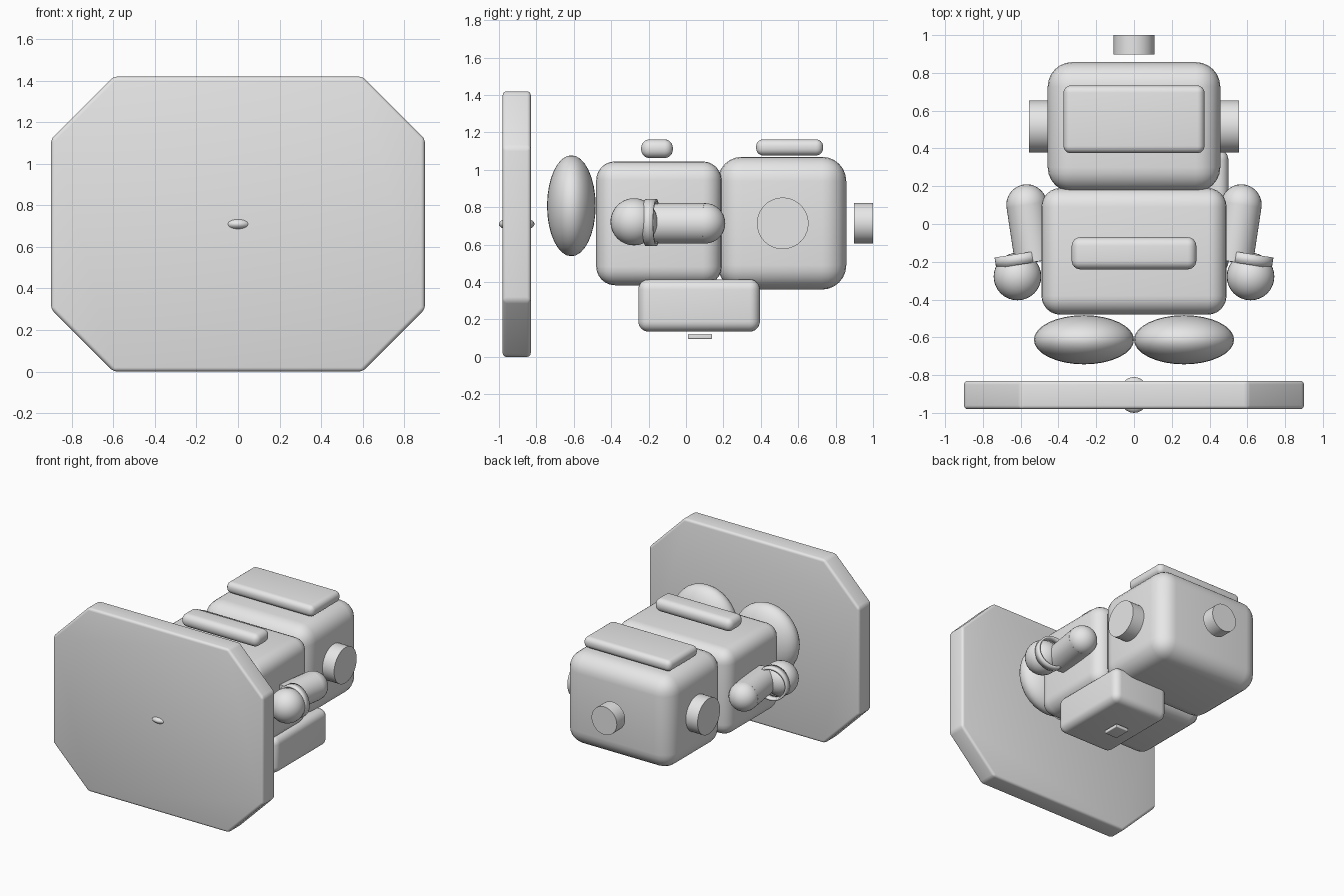
import bpy, bmesh, math
from mathutils import Vector

cube = bpy.data.objects.get("Cube")
if cube:
    bpy.data.objects.remove(cube, do_unlink=True)

# Single plain grey for every part
grey = bpy.data.materials.new("plain_grey")
grey.use_nodes = True
colour = (0.8, 0.8, 0.8, 1)
grey.diffuse_color = colour
grey.node_tree.nodes["Principled BSDF"].inputs["Base Color"].default_value = colour


def finish(obj, name, angle=35):
    obj.name = name
    obj.data.name = name
    obj.data.materials.clear()
    obj.data.materials.append(grey)
    bpy.ops.object.select_all(action='DESELECT')
    obj.select_set(True)
    bpy.context.view_layer.objects.active = obj
    bpy.ops.object.shade_smooth_by_angle(angle=math.radians(angle))
    return obj


def bevel(obj, width, segments=6):
    mod = obj.modifiers.new("Rounding", 'BEVEL')
    mod.width = width
    mod.segments = segments
    bpy.ops.object.modifier_apply(modifier=mod.name)


def rounded_box(name, low, high, width):
    low, high = Vector(low), Vector(high)
    bpy.ops.mesh.primitive_cube_add(size=1, location=(low + high) / 2)
    obj = bpy.context.object
    obj.scale = high - low
    bpy.ops.object.transform_apply(location=False, rotation=False, scale=True)
    bevel(obj, width)
    return finish(obj, name)


def ellipsoid(name, centre, radii):
    bpy.ops.mesh.primitive_uv_sphere_add(segments=32, ring_count=16, radius=1, location=centre)
    obj = bpy.context.object
    obj.scale = radii
    bpy.ops.object.transform_apply(location=False, rotation=False, scale=True)
    return finish(obj, name)


def rod(name, start, end, radius, fill='NGON'):
    start, end = Vector(start), Vector(end)
    axis = end - start
    bpy.ops.mesh.primitive_cylinder_add(vertices=40, radius=radius, depth=axis.length,
                                        location=(start + end) / 2, end_fill_type=fill)
    obj = bpy.context.object
    obj.rotation_euler = axis.to_track_quat('Z', 'Y').to_euler()
    return finish(obj, name)


# Eight-sided base slab standing upright in front
bm = bmesh.new()
quarter = [(0.9, 0.41), (0.6, 0.71)]
outline = []
for sx, sz in ((1, 1), (-1, 1), (-1, -1), (1, -1)):
    corner = quarter if sx * sz > 0 else quarter[::-1]
    outline += [(sx * x, 0.71 + sz * z) for x, z in corner]
face = bm.faces.new([bm.verts.new((x, -0.98, z)) for x, z in outline])
extruded = bmesh.ops.extrude_face_region(bm, geom=[face])
bmesh.ops.translate(bm, vec=(0, 0.15, 0),
                    verts=[v for v in extruded["geom"] if isinstance(v, bmesh.types.BMVert)])
bmesh.ops.recalc_face_normals(bm, faces=bm.faces)
mesh = bpy.data.meshes.new("base_slab")
bm.to_mesh(mesh)
bm.free()
slab = bpy.data.objects.new("base_slab", mesh)
bpy.context.collection.objects.link(slab)
bpy.context.view_layer.objects.active = slab
slab.select_set(True)
bevel(slab, 0.02, 4)
finish(slab, "base_slab")

# Flattened stud through the slab
ellipsoid("base_stud", (0, -0.905, 0.71), (0.08, 0.095, 0.038))

# Torso, head and their raised panels
rounded_box("torso", (-0.49, -0.48, 0.383), (0.49, 0.19, 1.045), 0.1)
rounded_box("head", (-0.457, 0.17, 0.36), (0.457, 0.857, 1.07), 0.13)
rounded_box("face_panel", (-0.373, 0.375, 1.077), (0.373, 0.733, 1.163), 0.038)
rounded_box("chest_panel", (-0.33, -0.24, 1.063), (0.33, -0.07, 1.163), 0.046)

# Cap on top of the head
rod("head_cap", (0, 0.898, 0.715), (0, 1.0, 0.715), 0.108)

# Pack behind the left side, with a plain latch plate
rounded_box("back_pack", (0.02, -0.255, 0.135), (0.5, 0.395, 0.415), 0.055)
rounded_box("pack_latch", (0.17, 0.01, 0.096), (0.28, 0.14, 0.122), 0.006)

# Paired ears, feet and arms
for side, s in (("left", 1), ("right", -1)):
    rod(side + "_ear", (s * 0.4, 0.517, 0.714), (s * 0.557, 0.517, 0.714), 0.138)
    ellipsoid(side + "_foot", (s * 0.265, -0.613, 0.808), (0.265, 0.13, 0.27))
    shoulder = (s * 0.568, 0.102, 0.714)
    ellipsoid(side + "_shoulder", shoulder, (0.108,) * 3)
    rod(side + "_arm", shoulder, (s * 0.522, -0.2, 0.714), 0.108)
    cuff = rod(side + "_cuff", (s * 0.605, -0.215, 0.718), (s * 0.614, -0.158, 0.718), 0.126, 'NOTHING')
    shell = cuff.modifiers.new("Thickness", 'SOLIDIFY')
    shell.thickness = 0.015
    ellipsoid(side + "_hand", (s * 0.617, -0.278, 0.722), (0.126,) * 3)
